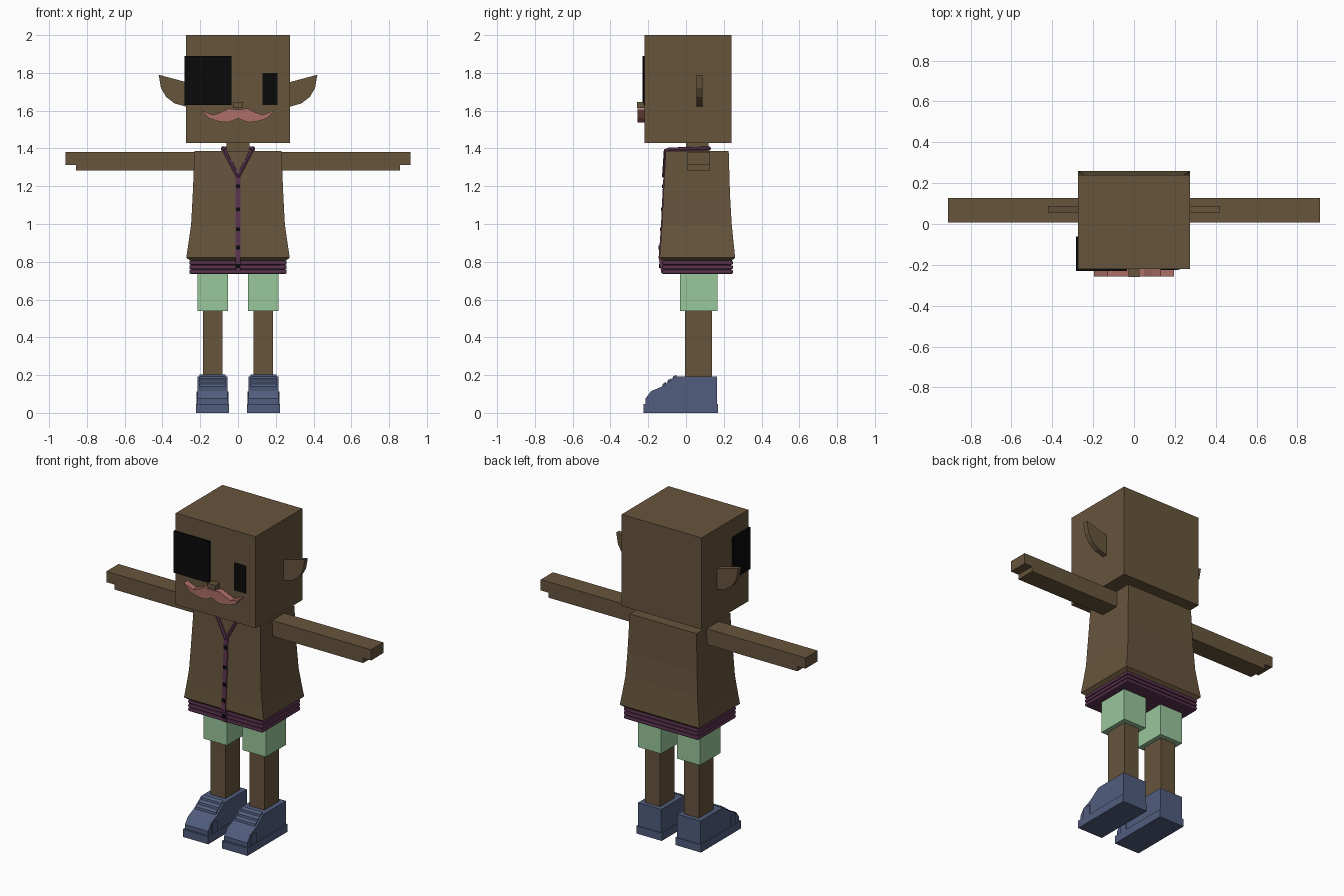
import bpy, bmesh

cube = bpy.data.objects.get("Cube")
if cube:
    bpy.data.objects.remove(cube, do_unlink=True)


def material(name, rgb):
    m = bpy.data.materials.new(name)
    m.use_nodes = True
    m.diffuse_color = (*rgb, 1)
    m.node_tree.nodes["Principled BSDF"].inputs["Base Color"].default_value = (*rgb, 1)
    return m


BROWN = material("brown", (0.135, 0.09, 0.046))
GREEN = material("green", (0.32, 0.57, 0.33))
BLUE = material("slate_blue", (0.082, 0.11, 0.21))
PINK = material("dusty_pink", (0.42, 0.16, 0.135))
PURPLE = material("plum", (0.105, 0.033, 0.078))
BLACK = material("black", (0.003, 0.003, 0.003))


def finish(name, bm, mat, mirror=False, bevel=0):
    bmesh.ops.recalc_face_normals(bm, faces=bm.faces)
    me = bpy.data.meshes.new(name)
    bm.to_mesh(me)
    bm.free()
    me.materials.append(mat)
    ob = bpy.data.objects.new(name, me)
    bpy.context.collection.objects.link(ob)
    if bevel:
        mod = ob.modifiers.new("Bevel", "BEVEL")
        mod.width, mod.segments = bevel, 2
    if mirror:
        ob.modifiers.new("Mirror", "MIRROR").use_mirror_merge = False
    return ob


def loft(name, mat, rings, **kw):
    """Skin a stack of rectangles given as (z, x0, x1, y0, y1)."""
    bm = bmesh.new()
    loops = [[bm.verts.new((x, y, z)) for x, y in ((a, c), (b, c), (b, d), (a, d))]
             for z, a, b, c, d in rings]
    for lo, hi in zip(loops, loops[1:]):
        for i in range(4):
            j = (i + 1) % 4
            bm.faces.new((lo[i], lo[j], hi[j], hi[i]))
    bm.faces.new(loops[0])
    bm.faces.new(loops[-1])
    return finish(name, bm, mat, **kw)


def box(name, mat, x, y, z, **kw):
    return loft(name, mat, [(h, *x, *y) for h in z], **kw)


def prism(name, mat, points, axis, span, **kw):
    """Extrude an outline along x or y; points are (y, z) or (x, z)."""
    bm = bmesh.new()
    place = (lambda p, d: (d, *p)) if axis == "x" else (lambda p, d: (p[0], d, p[1]))
    ends = [[bm.verts.new(place(p, d)) for p in points] for d in span]
    n = len(points)
    for i in range(n):
        j = (i + 1) % n
        bm.faces.new((ends[0][i], ends[0][j], ends[1][j], ends[1][i]))
    for end in ends:
        bm.faces.new(end)
    return finish(name, bm, mat, **kw)


def cord(name, mat, points, radius):
    """Thin trim following a straight-segment path, mirrored across x."""
    cu = bpy.data.curves.new(name, "CURVE")
    cu.dimensions = "3D"
    cu.bevel_depth, cu.bevel_resolution, cu.use_fill_caps = radius, 1, True
    sp = cu.splines.new("POLY")
    sp.points.add(len(points) - 1)
    for p, co in zip(sp.points, points):
        p.co = (*co, 1)
    sp.use_smooth = False
    cu.materials.append(mat)
    ob = bpy.data.objects.new(name, cu)
    bpy.context.collection.objects.link(ob)
    ob.modifiers.new("Mirror", "MIRROR")


# Head and face
box("head", BROWN, (-0.275, 0.275), (-0.22, 0.24), (1.43, 2.0))
box("neck", BROWN, (-0.06, 0.06), (0.0, 0.12), (1.37, 1.44))
box("eye_patch_front", BLACK, (-0.284, -0.035), (-0.229, -0.22), (1.63, 1.89))
box("eye_patch_side", BLACK, (-0.284, -0.275), (-0.225, -0.06), (1.63, 1.89))
box("left_eye", BLACK, (0.13, 0.21), (-0.226, -0.218), (1.63, 1.8))
box("nose", BROWN, (-0.027, 0.027), (-0.26, -0.22), (1.615, 1.645))
half = [(0.05, 1.612), (0.09, 1.592), (0.13, 1.577), (0.195, 1.602),
        (0.155, 1.56), (0.11, 1.545), (0.06, 1.538), (0.03, 1.546)]
outline = [(0, 1.605)] + half + [(0, 1.56)] + [(-x, z) for x, z in reversed(half)]
prism("moustache", PINK, outline, "y", (-0.258, -0.22))
prism("ear", BROWN, [(0.27, 1.75), (0.42, 1.79), (0.408, 1.72), (0.38, 1.672),
                     (0.335, 1.638), (0.27, 1.62)], "y", (0.056, 0.087), mirror=True)

# Arms with a stepped hand end
prism("arm", BROWN, [(0.2, 1.282), (0.857, 1.282), (0.857, 1.313), (0.912, 1.313),
                     (0.912, 1.38), (0.2, 1.38)], "y", (0.007, 0.127), mirror=True)

# Flared jacket with a tucked hem
loft("jacket", BROWN, [(z, -w, w, front, back) for z, w, front, back in (
    (0.74, 0.245, -0.115, 0.235), (0.8, 0.245, -0.115, 0.235),
    (0.822, 0.274, -0.14, 0.26), (0.9, 0.262, -0.134, 0.252),
    (1.0, 0.248, -0.127, 0.242), (1.15, 0.24, -0.12, 0.233),
    (1.387, 0.23, -0.107, 0.226))])
for i in range(3):
    z = 0.747 + 0.024 * i
    box(f"hem_band_{i + 1}", PURPLE, (-0.258, 0.258), (-0.127, 0.249),
        (z - 0.011, z + 0.011), bevel=0.008)

# Front placket, buttons and collar trim
placket = [(-0.13, 0.738), (-0.145, 0.822), (-0.139, 0.9), (-0.132, 1.0),
           (-0.125, 1.15), (-0.119, 1.26)]
prism("placket", PURPLE, placket + [(y + 0.02, z) for y, z in reversed(placket)],
      "x", (-0.014, 0.014))
for i, (y, z) in enumerate(((-0.14, 0.778), (-0.142, 0.876), (-0.134, 0.972),
                            (-0.129, 1.078), (-0.124, 1.2))):
    box(f"button_{i + 1}", BLACK, (-0.01, 0.01), (y - 0.004, y + 0.012),
        (z - 0.01, z + 0.01))
cord("collar_trim", PURPLE, [(0, -0.116, 1.25), (0.072, -0.108, 1.388),
                             (0.08, -0.09, 1.395), (0.082, 0.12, 1.4),
                             (0, 0.122, 1.4)], 0.011)

# Shorts and legs
box("shorts_leg", GREEN, (0.054, 0.214), (-0.032, 0.168), (0.54, 0.745), mirror=True)
box("leg", BROWN, (0.082, 0.186), (-0.006, 0.138), (0.15, 0.56), mirror=True)

# Shoes: sole, upper and raised laces
prism("shoe_upper", BLUE, [(-0.215, 0.03), (-0.215, 0.075), (-0.185, 0.115),
                           (-0.13, 0.138), (-0.055, 0.192), (0.165, 0.192),
                           (0.165, 0.03)], "x", (0.055, 0.215), mirror=True)
box("shoe_sole", BLUE, (0.048, 0.222), (-0.225, 0.17), (0, 0.048), mirror=True)
box("toe_side", BLUE, (0.05, 0.22), (-0.18, -0.13), (0.04, 0.112), mirror=True)
for i in range(3):
    y, z = -0.115 + 0.027 * i, 0.15 + 0.019 * i
    prism(f"lace_{i + 1}", BLUE, [(y - 0.012, z - 0.014), (y - 0.008, z + 0.004),
                                  (y + 0.01, z + 0.014), (y + 0.01, z - 0.01)],
          "x", (0.066, 0.204), mirror=True)
